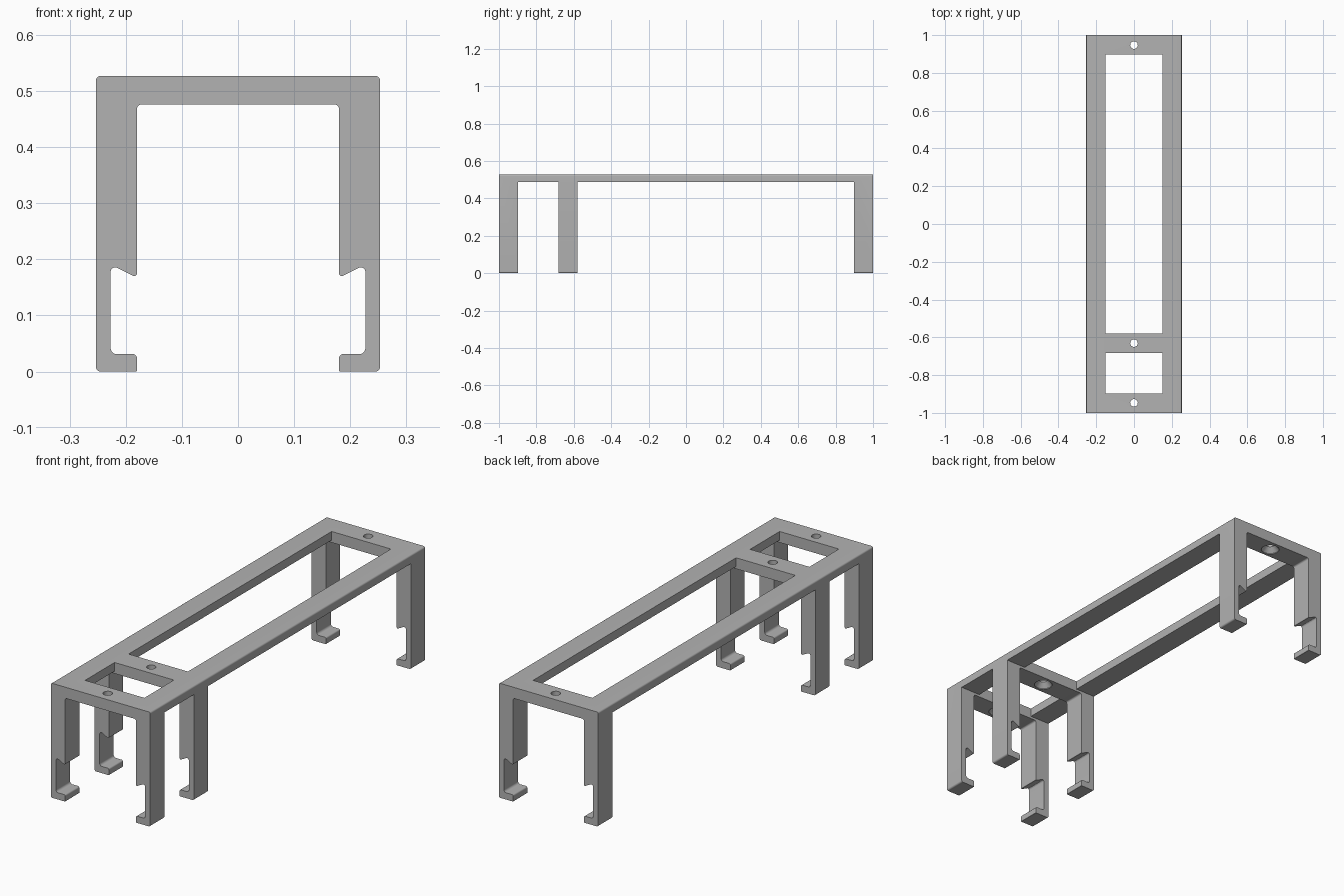
import bpy
import bmesh
import math
from mathutils import Vector

cube = bpy.data.objects.get("Cube")
if cube:
    bpy.data.objects.remove(cube, do_unlink=True)

WIDTH, HEIGHT = 0.253, 0.527      # half width, full height
RAIL_BOTTOM = 0.487
BEAM_BOTTOM = 0.476
BAYS = [(-0.897, -0.682), (-0.58, 0.897)]
HOLES = [-0.947, -0.631, 0.947]

grey = bpy.data.materials.new("matte grey")
grey.use_nodes = True
grey.diffuse_color = (0.45, 0.45, 0.45, 1)
grey.node_tree.nodes["Principled BSDF"].inputs["Base Color"].default_value = grey.diffuse_color


def fillet(corners, steps=6):
    """Round each (x, z, radius) corner of a closed outline."""
    points = []
    for i, (x, z, r) in enumerate(corners):
        here = Vector((x, z))
        if r == 0:
            points.append(here)
            continue
        to_a = (Vector(corners[i - 1][:2]) - here).normalized()
        to_b = (Vector(corners[(i + 1) % len(corners)][:2]) - here).normalized()
        half = to_a.angle(to_b) / 2
        centre = here + (to_a + to_b).normalized() * (r / math.sin(half))
        start = here + to_a * (r / math.tan(half)) - centre
        end = here + to_b * (r / math.tan(half)) - centre
        for s in range(steps + 1):
            t = s / steps
            points.append(centre + (start * (1 - t) + end * t).normalized() * r)
    return points


def extrude(name, outline, y0, y1):
    """Extrude an x-z outline along y."""
    bm = bmesh.new()
    face = bm.faces.new([bm.verts.new((p[0], y0, p[1])) for p in outline])
    new = bmesh.ops.extrude_face_region(bm, geom=[face])["geom"]
    verts = [v for v in new if isinstance(v, bmesh.types.BMVert)]
    bmesh.ops.translate(bm, verts=verts, vec=(0, y1 - y0, 0))
    bmesh.ops.recalc_face_normals(bm, faces=bm.faces)
    return add_object(name, bm)


def add_object(name, bm):
    mesh = bpy.data.meshes.new(name)
    bm.to_mesh(mesh)
    bm.free()
    obj = bpy.data.objects.new(name, mesh)
    bpy.context.collection.objects.link(obj)
    obj.data.materials.append(grey)
    return obj


def cut(target, cutter):
    mod = target.modifiers.new("cut", 'BOOLEAN')
    mod.operation = 'DIFFERENCE'
    mod.solver = 'EXACT'
    mod.object = cutter
    bpy.context.view_layer.objects.active = target
    bpy.ops.object.modifier_apply(modifier=mod.name)
    bpy.data.objects.remove(cutter, do_unlink=True)


# Clip section: beam on top, two legs with hooked feet
right_half = [
    (WIDTH, HEIGHT, 0.008), (WIDTH, 0, 0.008),
    (0.18, 0, 0.002), (0.18, 0.031, 0.007),
    (0.227, 0.031, 0.011), (0.227, 0.191, 0.008),
    (0.18, 0.167, 0.005), (0.18, BEAM_BOTTOM, 0.008),
]
left_half = [(-x, z, r) for x, z, r in reversed(right_half)]
frame = extrude("clip_frame", fillet(right_half + left_half), -1, 1)

# Open bays: remove the legs between clips and the window between rails
for y0, y1 in BAYS:
    bay = [(-0.4, -0.1), (0.4, -0.1), (0.4, RAIL_BOTTOM), (0.151, RAIL_BOTTOM),
           (0.151, 0.7), (-0.151, 0.7), (-0.151, RAIL_BOTTOM), (-0.4, RAIL_BOTTOM)]
    cut(frame, extrude("bay_cutter", bay, y0, y1))

# Screw holes, countersunk from below
for y in HOLES:
    bm = bmesh.new()
    section = [(0, 0.46), (0.04, 0.46), (0.04, 0.479), (0.02, 0.502), (0.02, 0.6), (0, 0.6)]
    verts = [bm.verts.new((r, 0, z)) for r, z in section]
    edges = [bm.edges.new(pair) for pair in zip(verts, verts[1:])]
    bmesh.ops.spin(bm, geom=verts + edges, cent=(0, 0, 0), axis=(0, 0, 1),
                   angle=math.tau, steps=32)
    bmesh.ops.remove_doubles(bm, verts=bm.verts, dist=0.0001)
    bmesh.ops.recalc_face_normals(bm, faces=bm.faces)
    bmesh.ops.translate(bm, verts=bm.verts, vec=(0, y, 0))
    cut(frame, add_object("hole_cutter", bm))

# Smooth the rounded corners, keep the rest crisp
bpy.ops.object.select_all(action='DESELECT')
frame.select_set(True)
bpy.context.view_layer.objects.active = frame
bpy.ops.object.shade_smooth_by_angle(angle=math.radians(25))
